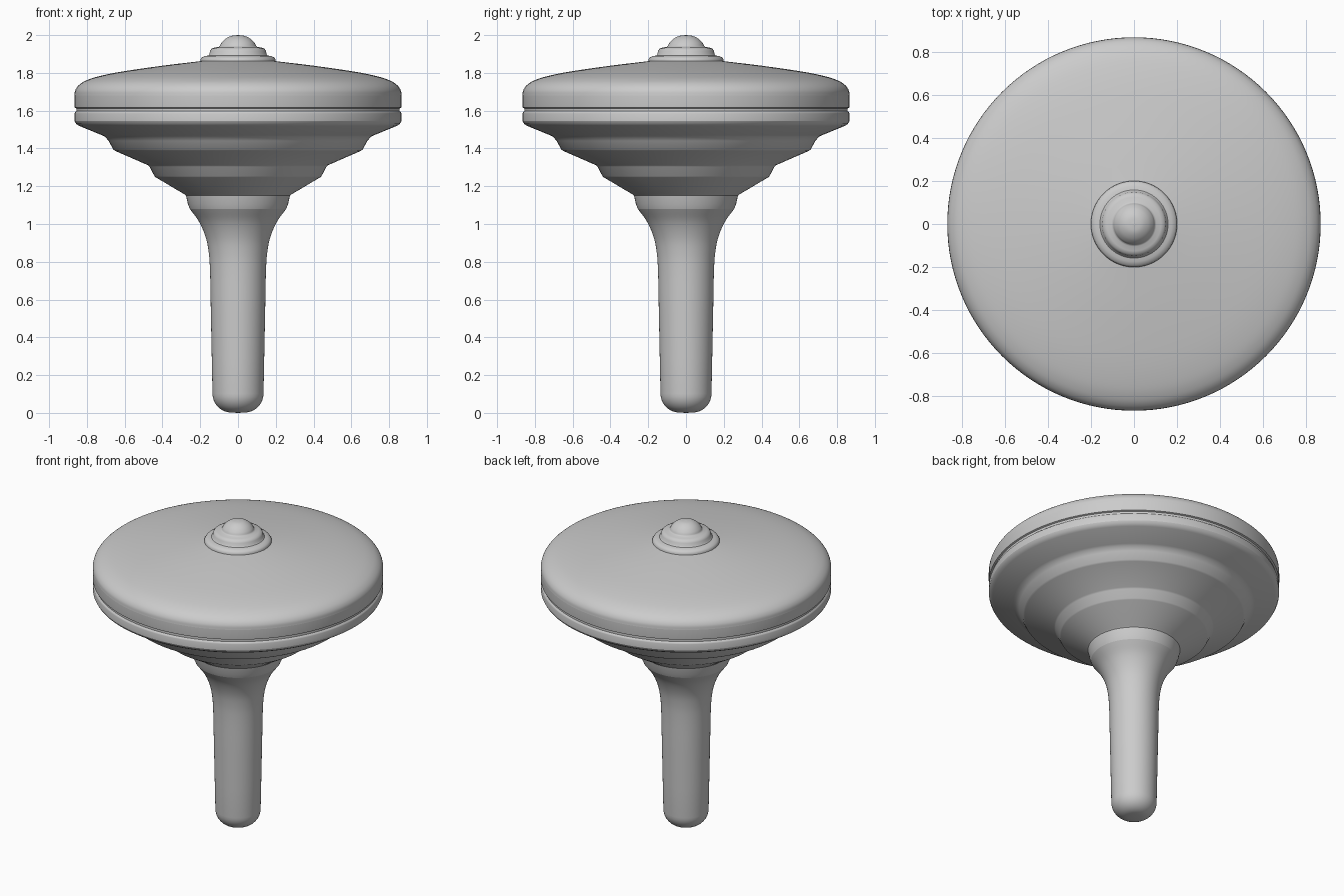
import bpy, bmesh, math
from mathutils import Vector

if "Cube" in bpy.data.objects:
    bpy.data.objects.remove(bpy.data.objects["Cube"])

SEGMENTS = 128


def rounded(points, steps=5):
    """Smooth curve through a few (radius, height) points."""
    p = [Vector(q) for q in points]
    p = [2 * p[0] - p[1]] + p + [2 * p[-1] - p[-2]]
    out = []
    for a, b, c, d in zip(p, p[1:], p[2:], p[3:]):
        for i in range(steps):
            t = i / steps
            out.append(0.5 * (2 * b + (c - a) * t + (2 * a - 5 * b + 4 * c - d) * t ** 2
                              + (3 * b - a - 3 * c + d) * t ** 3))
    return [tuple(v) for v in out] + [tuple(points[-1])]


def lathe(name, profile):
    """Turn a bottom-to-top (radius, height) profile about the z axis."""
    bm = bmesh.new()
    verts = [bm.verts.new((max(r, 0), 0, z)) for r, z in profile]
    edges = [bm.edges.new(pair) for pair in zip(verts, verts[1:])]
    bmesh.ops.spin(bm, geom=verts + edges, cent=(0, 0, 0), axis=(0, 0, 1),
                   angle=math.tau, steps=SEGMENTS)
    bmesh.ops.remove_doubles(bm, verts=bm.verts, dist=0.0004)
    bmesh.ops.recalc_face_normals(bm, faces=bm.faces)
    # open shells: make sure the faces look outwards
    if sum(f.normal.dot(Vector((f.calc_center_median().x, f.calc_center_median().y, 0)))
           for f in bm.faces) < 0:
        bmesh.ops.reverse_faces(bm, faces=bm.faces)
    mesh = bpy.data.meshes.new(name)
    bm.to_mesh(mesh)
    bm.free()
    ob = bpy.data.objects.new(name, mesh)
    bpy.context.collection.objects.link(ob)
    bpy.ops.object.select_all(action='DESELECT')
    ob.select_set(True)
    bpy.context.view_layer.objects.active = ob
    bpy.ops.object.shade_smooth_by_angle(angle=math.radians(35))
    return ob


# Round-ended handle flaring out into the body
tip = [(0, 0), (0.035, 0.002)] + [
    (0.035 + 0.1 * math.sin(a), 0.102 - 0.1 * math.cos(a))
    for a in (math.radians(10 * i) for i in range(1, 10))]
flare = rounded([(0.139, 0.3), (0.144, 0.55), (0.148, 0.75), (0.155, 0.85),
                 (0.171, 0.93), (0.205, 1.01), (0.255, 1.08)])
lathe("handle", tip + flare)

# Stepped underside, alternating steep bands and shallow slopes
lathe("stepped_underside", [
    (0.255, 1.08), (0.265, 1.105), (0.275, 1.15), (0.285, 1.158),
    (0.435, 1.247), (0.442, 1.253), (0.468, 1.303), (0.476, 1.311),
    (0.65, 1.387), (0.66, 1.394), (0.685, 1.44), (0.705, 1.463), (0.72, 1.47),
    (0.84, 1.519), (0.857, 1.53), (0.865, 1.545)])

# Rim with a narrow groove
lathe("grooved_rim", [
    (0.865, 1.545), (0.865, 1.585), (0.863, 1.591), (0.855, 1.598),
    (0.855, 1.612), (0.865, 1.616), (0.866, 1.622), (0.866, 1.68)])

# Domed lid
lathe("lid", rounded([
    (0.866, 1.68), (0.862, 1.707), (0.845, 1.733), (0.81, 1.757), (0.745, 1.78),
    (0.62, 1.806), (0.40, 1.838), (0.20, 1.862)]))

# Tiered finial with a round button on top
lathe("finial", [(0.20, 1.862), (0.199, 1.872), (0.192, 1.882), (0.175, 1.889),
                 (0.158, 1.892), (0.151, 1.90), (0.148, 1.916), (0.14, 1.928),
                 (0.125, 1.934), (0.104, 1.937)]
      + rounded([(0.097, 1.941), (0.088, 1.958), (0.068, 1.979),
                 (0.038, 1.995), (0, 2.0)]))
